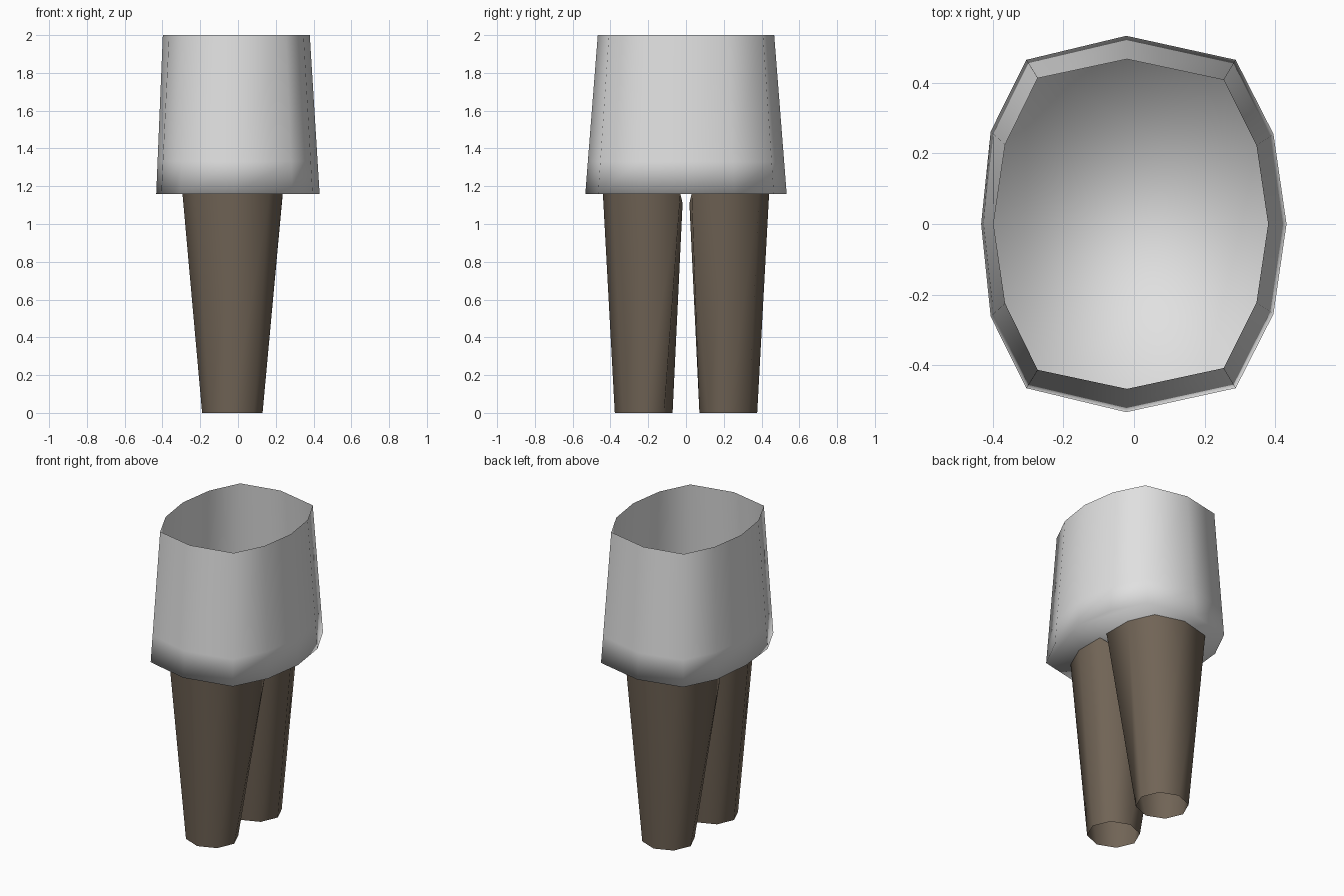
import bpy, bmesh, math

if "Cube" in bpy.data.objects:
    bpy.data.objects.remove(bpy.data.objects["Cube"])


def material(name, rgb):
    m = bpy.data.materials.new(name)
    m.diffuse_color = (*rgb, 1.0)
    m.use_nodes = True
    m.node_tree.nodes["Principled BSDF"].inputs["Base Color"].default_value = m.diffuse_color
    return m


cloth = material("light grey cloth", (0.75, 0.75, 0.75))
brown = material("brown trousers", (0.165, 0.128, 0.093))


def loft(name, rings, mat, cap_first=False):
    """Skin a list of equal-length rings (counter-clockwise, bottom to top)."""
    bm = bmesh.new()
    loops = [[bm.verts.new(p) for p in ring] for ring in rings]
    n = len(loops[0])
    for low, high in zip(loops, loops[1:]):
        for i in range(n):
            j = (i + 1) % n
            bm.faces.new((low[i], low[j], high[j], high[i]))
    if cap_first:
        bm.faces.new(list(reversed(loops[0])))
    for f in bm.faces:
        f.smooth = True
    me = bpy.data.meshes.new(name)
    bm.to_mesh(me)
    bm.free()
    me.materials.append(mat)
    ob = bpy.data.objects.new(name, me)
    bpy.context.collection.objects.link(ob)
    return ob


# Twelve-sided outlines of the tunic: back half, mirrored to the front
def full_ring(half, z):
    front = [(x, -y) for x, y in reversed(half[1:-1])]
    return [(x, y, z) for x, y in half + front]


hem_ring = full_ring([(0.432, 0), (0.395, 0.255), (0.288, 0.465), (-0.022, 0.533),
                      (-0.305, 0.465), (-0.406, 0.262), (-0.433, 0)], 1.16)
top_ring = full_ring([(0.38, 0), (0.347, 0.222), (0.254, 0.408), (-0.02, 0.467),
                      (-0.273, 0.413), (-0.365, 0.225), (-0.398, 0)], 2.0)
t = (1.33 - 1.16) / (2.0 - 1.16)
seam_ring = [tuple(a + (b - a) * t for a, b in zip(p, q))
             for p, q in zip(hem_ring, top_ring)]

# Open-topped tunic, and a hem closed underneath
loft("tunic", [seam_ring, top_ring], cloth)
loft("hem", [hem_ring, seam_ring], cloth, cap_first=True)

# Eight-sided open trouser legs, tapering to the ground
leg_top = [(0.236, 0.225, 1.16), (0.165, 0.387, 1.16), (-0.02, 0.44, 1.16),
           (-0.225, 0.387, 1.16), (-0.294, 0.238, 1.16), (-0.288, 0.03, 1.16),
           (-0.025, 0.018, 1.11), (0.237, 0.03, 1.16)]
leg_bottom = [(-0.03 + 0.16 * math.cos(math.tau * i / 8),
               0.224 + 0.153 * math.sin(math.tau * i / 8), 0.0) for i in range(8)]


def mirror_y(ring):
    return [(x, -y, z) for x, y, z in reversed(ring)]


loft("back_leg", [leg_bottom, leg_top], brown)
loft("front_leg", [mirror_y(leg_bottom), mirror_y(leg_top)], brown)
